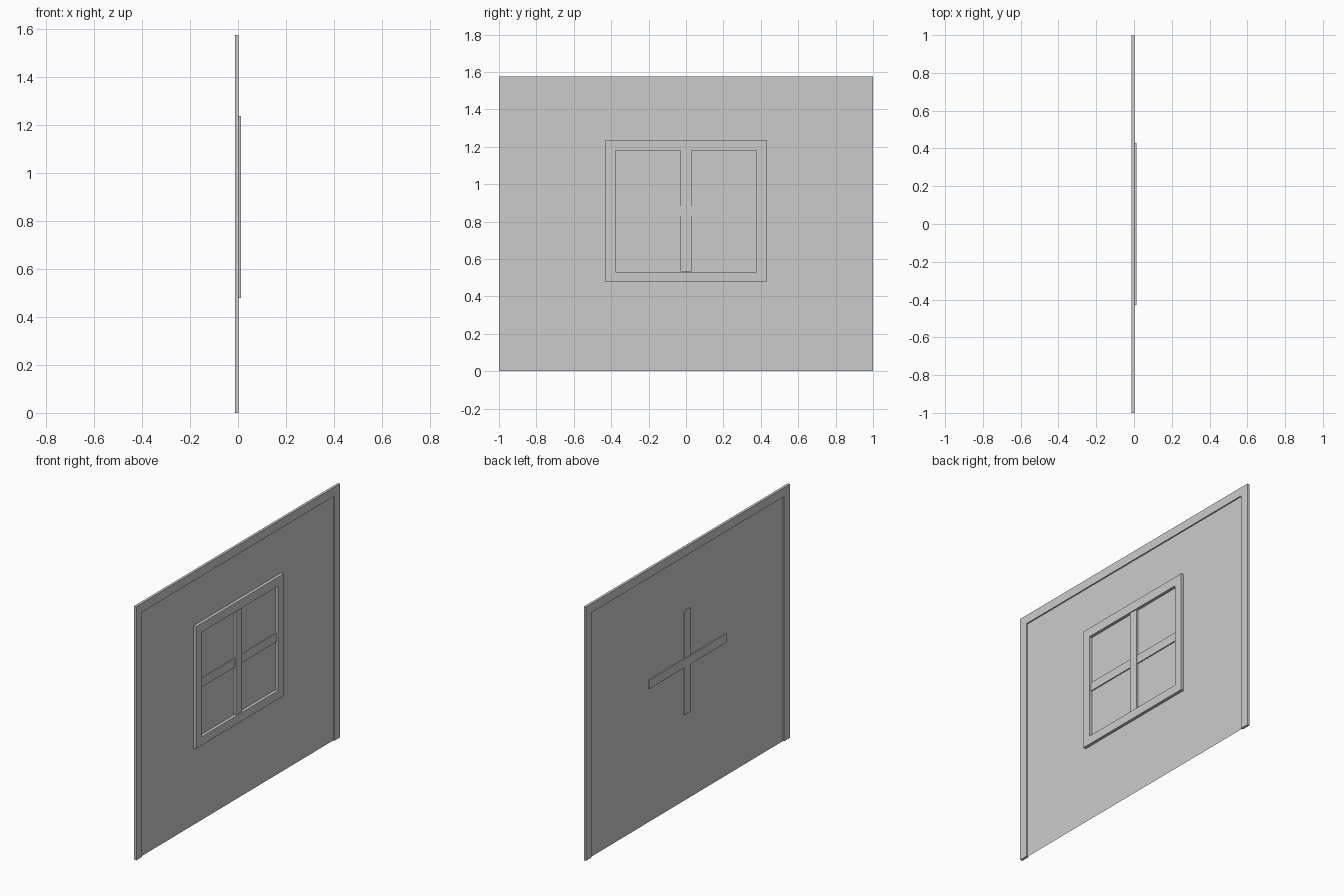
import bpy, bmesh

if "Cube" in bpy.data.objects:
    bpy.data.objects.remove(bpy.data.objects["Cube"])

PANEL_X = -0.006   # plane of the thin wall sheet


def finish(name, bm):
    bmesh.ops.recalc_face_normals(bm, faces=bm.faces)
    mesh = bpy.data.meshes.new(name)
    bm.to_mesh(mesh)
    bm.free()
    obj = bpy.data.objects.new(name, mesh)
    bpy.context.collection.objects.link(obj)
    return obj


def trim(name, outer, inner, x0, x1, closed):
    """Mitred trim between two matching (y, z) outlines, extruded along x."""
    bm = bmesh.new()
    a = [bm.verts.new((x0, y, z)) for y, z in outer]
    b = [bm.verts.new((x0, y, z)) for y, z in inner]
    n = len(a)
    for i in range(n if closed else n - 1):
        j = (i + 1) % n
        bm.faces.new((a[i], a[j], b[j], b[i]))
    ext = bmesh.ops.extrude_face_region(bm, geom=bm.faces[:], use_keep_orig=True)
    moved = [v for v in ext["geom"] if isinstance(v, bmesh.types.BMVert)]
    bmesh.ops.translate(bm, verts=moved, vec=(x1 - x0, 0, 0))
    return finish(name, bm)


def box(name, x, y, z):
    """Box from (min, max) pairs on each axis."""
    bm = bmesh.new()
    bmesh.ops.create_cube(bm, size=1)
    for v in bm.verts:
        v.co = [r[0] if c < 0 else r[1] for c, r in zip(v.co, (x, y, z))]
    return finish(name, bm)


def rect(half, z0, z1):
    return [(-half, z0), (-half, z1), (half, z1), (half, z0)]


# Wall sheet
bm = bmesh.new()
bm.faces.new([bm.verts.new((PANEL_X, y, z)) for y, z in rect(0.944, 0, 1.52)])
finish("wall_panel", bm)

# Border on both sides and the top, open at the floor
trim("wall_border", rect(1.0, 0, 1.575), rect(0.944, 0, 1.52), -0.0135, 0.002, False)

# Window surround, on the front of the wall only
trim("window_frame", rect(0.43, 0.478, 1.236), rect(0.377, 0.531, 1.18),
     PANEL_X, 0.0125, True)

# Crossed glazing bars, showing on both faces of the wall
box("window_bar_vertical", (-0.0105, 0.007), (-0.029, 0.029), (0.533, 1.18))
box("window_bar_horizontal", (-0.0135, 0.001), (-0.377, 0.377), (0.83, 0.884))
